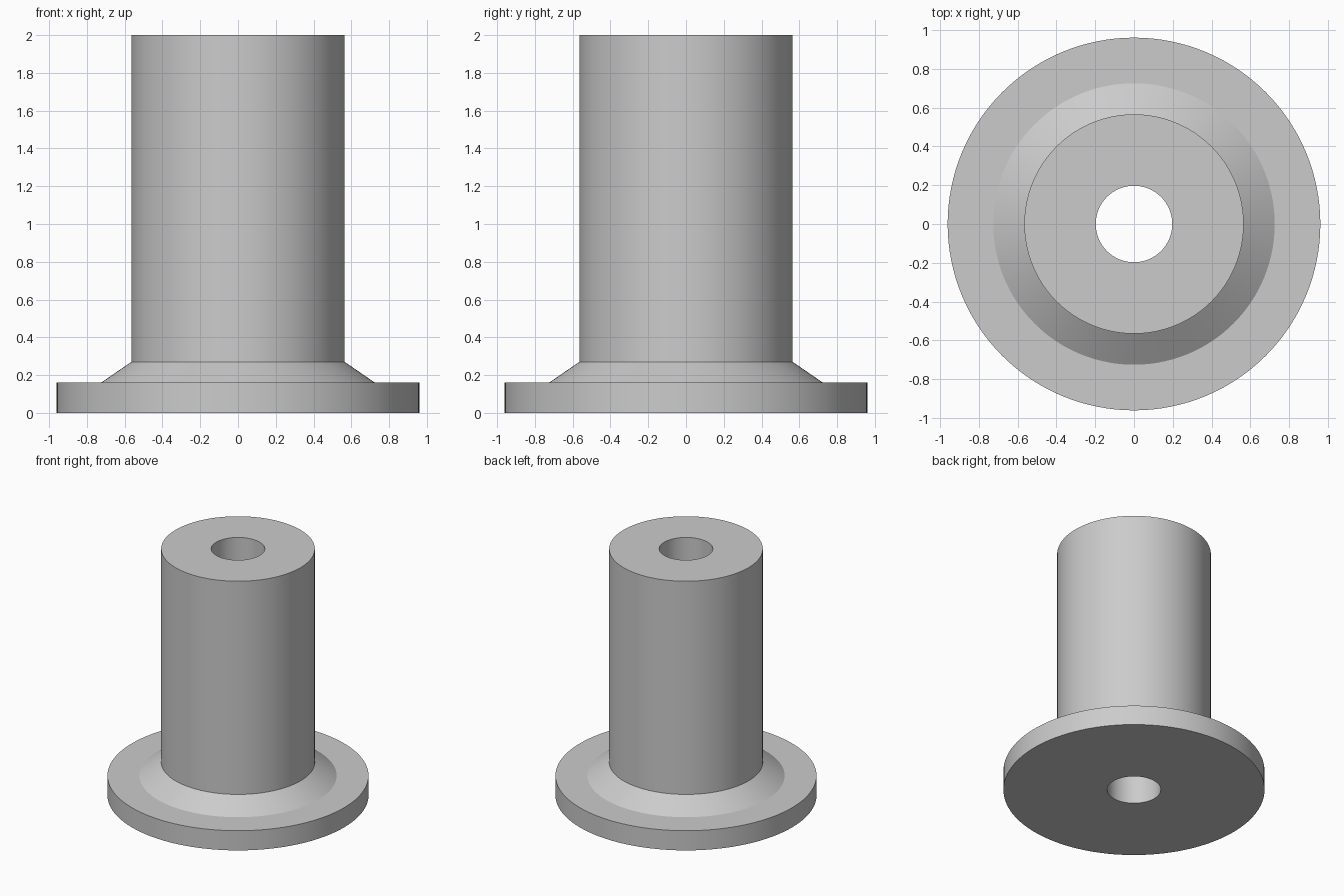
import bpy
import bmesh
from math import radians, tau
from mathutils import Vector

if "Cube" in bpy.data.objects:
    bpy.data.objects.remove(bpy.data.objects["Cube"], do_unlink=True)

SEGMENTS = 128
BORE, SHAFT, COLLAR, FLANGE = 0.197, 0.565, 0.725, 0.96
FLANGE_TOP, COLLAR_TOP, HEIGHT = 0.16, 0.27, 2.0

# Plain grey material
grey = bpy.data.materials.new("light_grey")
grey.use_nodes = True
colour = (0.6, 0.6, 0.6, 1)
grey.diffuse_color = colour
grey.node_tree.nodes["Principled BSDF"].inputs["Base Color"].default_value = colour

# Closed half section: bore, flange, sloped collar, shaft
profile = [
    (BORE, 0), (FLANGE, 0), (FLANGE, FLANGE_TOP), (COLLAR, FLANGE_TOP),
    (SHAFT, COLLAR_TOP), (SHAFT, HEIGHT), (BORE, HEIGHT),
]

# Revolve the section about the vertical axis
bm = bmesh.new()
verts = [bm.verts.new((r, 0, z)) for r, z in profile]
edges = [bm.edges.new((v, verts[i - 1])) for i, v in enumerate(verts)]
bmesh.ops.spin(bm, geom=verts + edges, cent=Vector(), axis=Vector((0, 0, 1)),
               angle=tau, steps=SEGMENTS, use_merge=False)
bmesh.ops.remove_doubles(bm, verts=bm.verts, dist=0.0001)
bmesh.ops.recalc_face_normals(bm, faces=bm.faces)
mesh = bpy.data.meshes.new("flanged_bushing")
bm.to_mesh(mesh)
bm.free()
mesh.materials.append(grey)
bushing = bpy.data.objects.new("flanged_bushing", mesh)
bpy.context.collection.objects.link(bushing)

# Smooth round walls with crisp rims
bpy.ops.object.select_all(action="DESELECT")
bushing.select_set(True)
bpy.context.view_layer.objects.active = bushing
bpy.ops.object.shade_smooth_by_angle(angle=radians(25))
